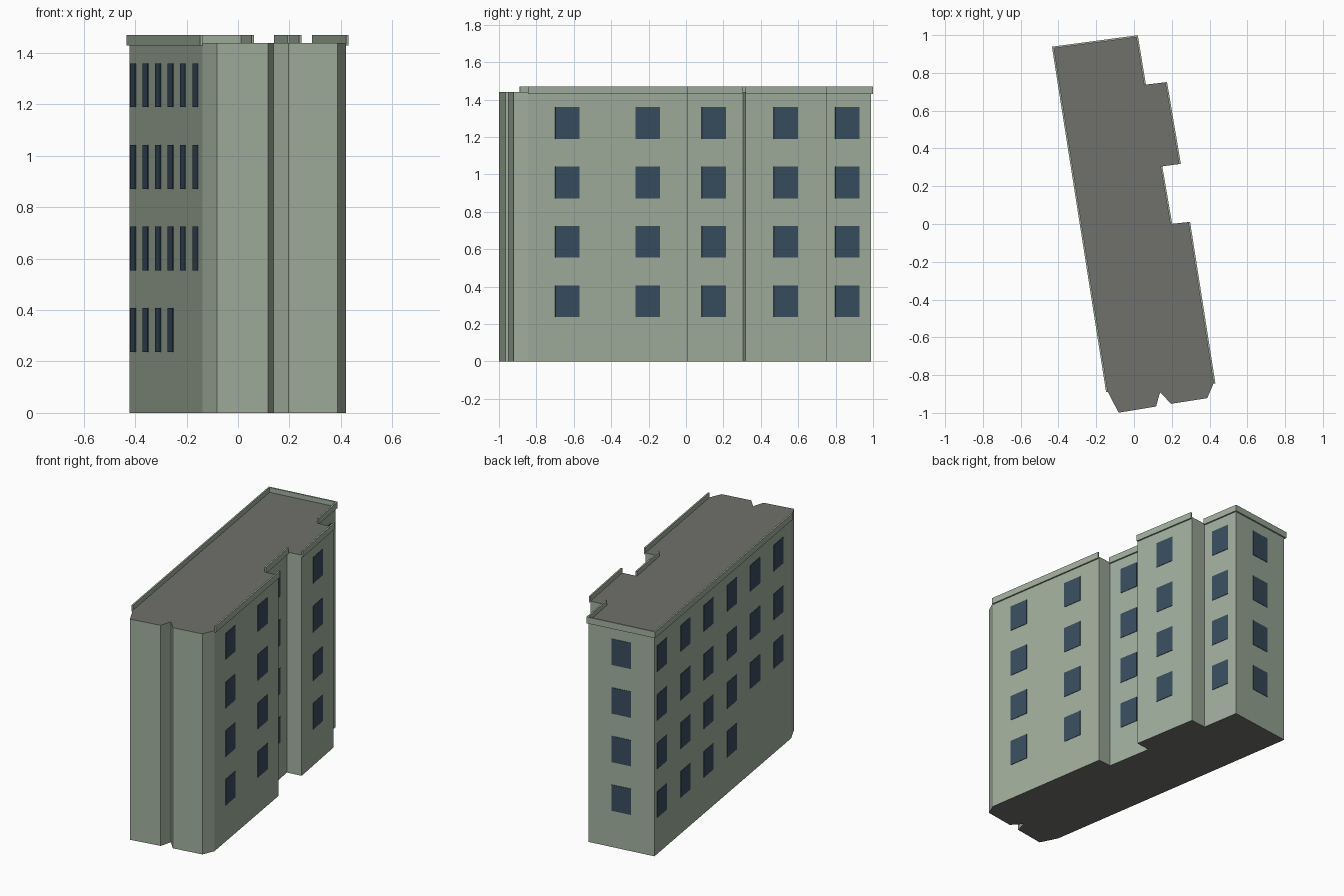
import bpy, bmesh
from mathutils import Vector

if "Cube" in bpy.data.objects:
    bpy.data.objects.remove(bpy.data.objects["Cube"])

ROOF_Z = 1.44


def material(name, rgb):
    m = bpy.data.materials.new(name)
    m.diffuse_color = (*rgb, 1)
    m.use_nodes = True
    m.node_tree.nodes["Principled BSDF"].inputs["Base Color"].default_value = m.diffuse_color
    return m


wall_mat = material("pale_green_wall", (0.36, 0.43, 0.34))
roof_mat = material("grey_roof", (0.16, 0.16, 0.15))
glass_mat = material("dark_blue_glass", (0.04, 0.075, 0.115))


def finish(name, bm, mats):
    bmesh.ops.recalc_face_normals(bm, faces=bm.faces)
    me = bpy.data.meshes.new(name)
    bm.to_mesh(me)
    bm.free()
    for m in mats:
        me.materials.append(m)
    ob = bpy.data.objects.new(name, me)
    bpy.context.collection.objects.link(ob)
    return ob


def prism(bm, pts, z0, z1):
    low = [bm.verts.new((p[0], p[1], z0)) for p in pts]
    high = [bm.verts.new((p[0], p[1], z1)) for p in pts]
    n = len(pts)
    caps = [bm.faces.new(low[::-1]), bm.faces.new(high)]
    for i in range(n):
        j = (i + 1) % n
        bm.faces.new((low[i], low[j], high[j], high[i]))
    return caps


# Footprint, clockwise seen from above, starting at the back left corner
plan = [Vector(p) for p in [
    (-.423, .93), (.012, .988), (.053, .737), (.165, .75), (.238, .317),
    (.14, .304), (.192, 0), (.287, .01), (.421, -.845), (.388, -.922),
    (.196, -.952), (.138, -.89), (.117, -.966), (-.082, -.999), (-.138, -.888)]]


def wall_frame(i):
    a, b = plan[i], plan[(i + 1) % len(plan)]
    d = (b - a).normalized()
    return a, b, d, Vector((-d.y, d.x))


# Building body: green walls, grey roof and underside
bm = bmesh.new()
for cap in prism(bm, plan, 0, ROOF_Z):
    cap.material_index = 1
finish("building_body", bm, [wall_mat, roof_mat])

# Thin parapet strips on the walls with windows; (wall, start and end extension)
T = 0.01
bm = bmesh.new()
for i, e0, e1 in [(14, 0, T), (0, 0, T), (1, 0, 0), (3, 0, 0), (5, 0, 0), (7, 0, 0)]:
    a, b, d, n = wall_frame(i)
    a, b = a - d * e0, b + d * e1
    prism(bm, [a, b, b + n * T, a + n * T], 1.43, 1.471)
finish("parapet", bm, [wall_mat])

# Window panels
ROWS = [0.3225, 0.64, 0.957, 1.275]
W, H, D = 0.13, 0.17, 0.003


def windows(name, i, centres, skip_low=()):
    a, b, d, n = wall_frame(i)
    bm = bmesh.new()
    for r, z in enumerate(ROWS):
        for k, t in enumerate(centres):
            if r == 0 and k in skip_low:
                continue
            p, q = a + d * (t - W / 2), a + d * (t + W / 2)
            prism(bm, [p, q, q + n * D, p + n * D], z - H / 2, z + H / 2)
    finish(name, bm, [glass_mat])


def along(i, y):
    a, b, d, n = wall_frame(i)
    return (y - a.y) / d.y


windows("left_windows", 14, [1.739 - 0.313 * k for k in range(6)], (4, 5))
windows("back_windows", 0, [0.22])
windows("right_windows_back", 1, [along(1, 0.862)])
windows("right_windows_bay", 3, [along(3, 0.533)])
windows("right_windows_recess", 5, [along(5, 0.148)])
windows("right_windows_front", 7, [along(7, -0.205), along(7, -0.635)])
